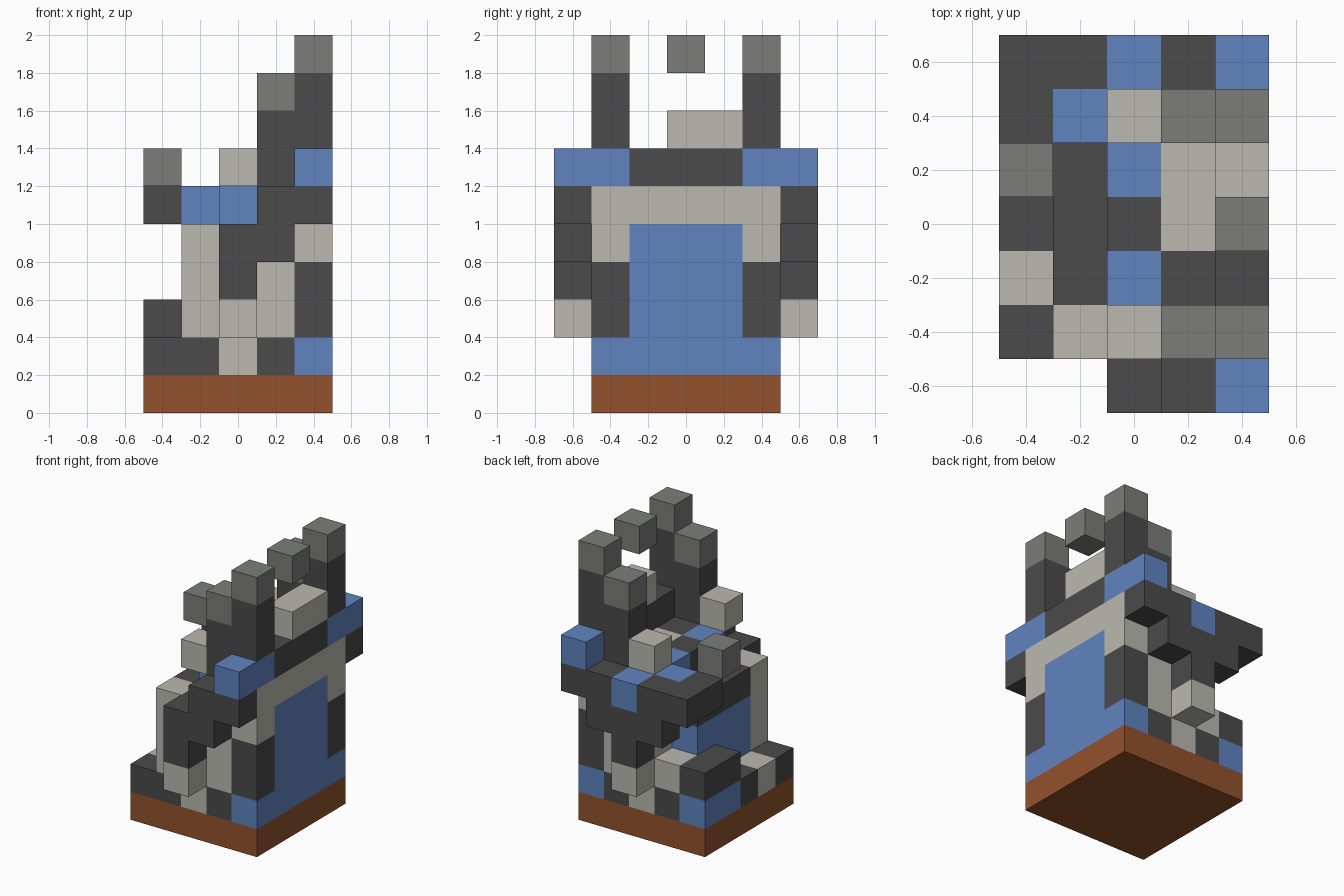
import bpy
import bmesh
from mathutils import Matrix, Vector

cube = bpy.data.objects.get("Cube")
if cube:
    bpy.data.objects.remove(cube)

CELL = 0.2
ORIGIN = Vector((-0.5, -0.7, 0))
ROWS = 7  # cells along y


def make_material(name, rgb):
    mat = bpy.data.materials.new(name)
    mat.use_nodes = True
    colour = (*rgb, 1)
    mat.diffuse_color = colour
    mat.node_tree.nodes["Principled BSDF"].inputs["Base Color"].default_value = colour
    return mat


brown = make_material("brown_base", (0.287, 0.084, 0.025))
dark = make_material("dark_stone", (0.069, 0.069, 0.069))
grey = make_material("grey_stone", (0.2, 0.207, 0.195))
cream = make_material("cream_stone", (0.49, 0.49, 0.434))
blue = make_material("blue_stone", (0.117, 0.231, 0.527))


def part(name, mat, *boxes, mirror=False):
    """Join boxes given as (cell corner, size in cells); mirror swaps front and back."""
    bm = bmesh.new()
    for corner, size in boxes:
        x, y, z = corner
        rows = {y, ROWS - y - size[1]} if mirror else {y}
        for row in sorted(rows):
            low, dims = Vector((x, row, z)), Vector(size)
            centre = ORIGIN + (low + dims / 2) * CELL
            bmesh.ops.create_cube(
                bm, size=1,
                matrix=Matrix.Translation(centre) @ Matrix.Diagonal((*(dims * CELL), 1)))
    mesh = bpy.data.meshes.new(name)
    bm.to_mesh(mesh)
    bm.free()
    mesh.materials.append(mat)
    obj = bpy.data.objects.new(name, mesh)
    bpy.context.collection.objects.link(obj)
    return obj


ONE = (1, 1, 1)
TALL = (1, 1, 2)
DEEP = (1, 2, 1)
STRIP = (1, 5, 1)
CORE = (1, 3, 1)

# Base and the first striped course
part("base", brown, ((0, 1, 0), (5, 5, 1)))
part("course_back", blue, ((4, 1, 1), STRIP))
part("course_dark", dark, ((3, 1, 1), STRIP), ((1, 1, 1), STRIP))
part("course_middle", cream, ((2, 1, 1), STRIP))
part("course_edge_blue", blue, ((0, 4, 1), DEEP))
part("course_edge_dark", dark, ((0, 1, 1), ONE), ((0, 3, 1), ONE))
part("course_edge_cream", cream, ((0, 2, 1), ONE))
part("low_block", dark, ((0, 4, 2), DEEP))
part("low_step", cream, ((1, 5, 2), ONE))
part("short_pillar", cream, ((1, 1, 2), (1, 1, 3)))

# Back wall
part("wall_panel", blue, ((4, 2, 2), (1, 3, 3)))
part("wall_posts", dark, ((4, 1, 2), TALL), mirror=True)
part("wall_post_caps", cream, ((4, 1, 4), ONE), mirror=True)
part("wall_lintel", cream, ((4, 1, 5), STRIP))
part("wall_band", dark, ((4, 2, 6), CORE))
part("shoulders", blue, ((4, 0, 6), DEEP), mirror=True)
part("crest_block", cream, ((4, 3, 7), DEEP))

# Tall spikes with grey tips
part("tall_spikes", dark, ((4, 1, 7), TALL), ((3, 1, 4), (1, 1, 4)), mirror=True)
part("spike_tips", grey, ((4, 1, 9), ONE), ((3, 1, 8), ONE), mirror=True)
part("middle_tip", grey, ((4, 3, 9), ONE))

# Torso
part("torso_sides", cream, ((2, 1, 2), (2, 1, 2)), mirror=True)
part("torso_upper_sides", dark, ((2, 1, 4), ONE), mirror=True)
part("torso_core", dark, ((2, 2, 2), (2, 3, 3)))
part("torso_top", cream, ((3, 3, 5), DEEP))
part("torso_top_dark", dark, ((3, 2, 5), ONE), ((2, 3, 5), ONE))
part("eyes", blue, ((2, 2, 5), ONE), mirror=True)
part("chest", blue, ((1, 2, 2), (1, 3, 2)))
part("chest_ledge", dark, ((1, 2, 4), CORE))
part("small_horns", cream, ((2, 1, 6), ONE), mirror=True)

# Stepped arms on both sides
part("arms", dark, ((4, 0, 5), ONE), ((3, 0, 4), TALL), ((2, 0, 3), TALL), mirror=True)
part("hands", cream, ((2, 0, 2), ONE), mirror=True)

# Ledge reaching out from the rear arm
part("ledge", dark, ((1, 6, 4), TALL), ((0, 5, 5), DEEP), ((2, 5, 5), ONE))
part("ledge_inlays", blue, ((2, 6, 5), ONE), ((1, 5, 5), ONE))
part("ledge_tip", grey, ((0, 4, 6), ONE))
